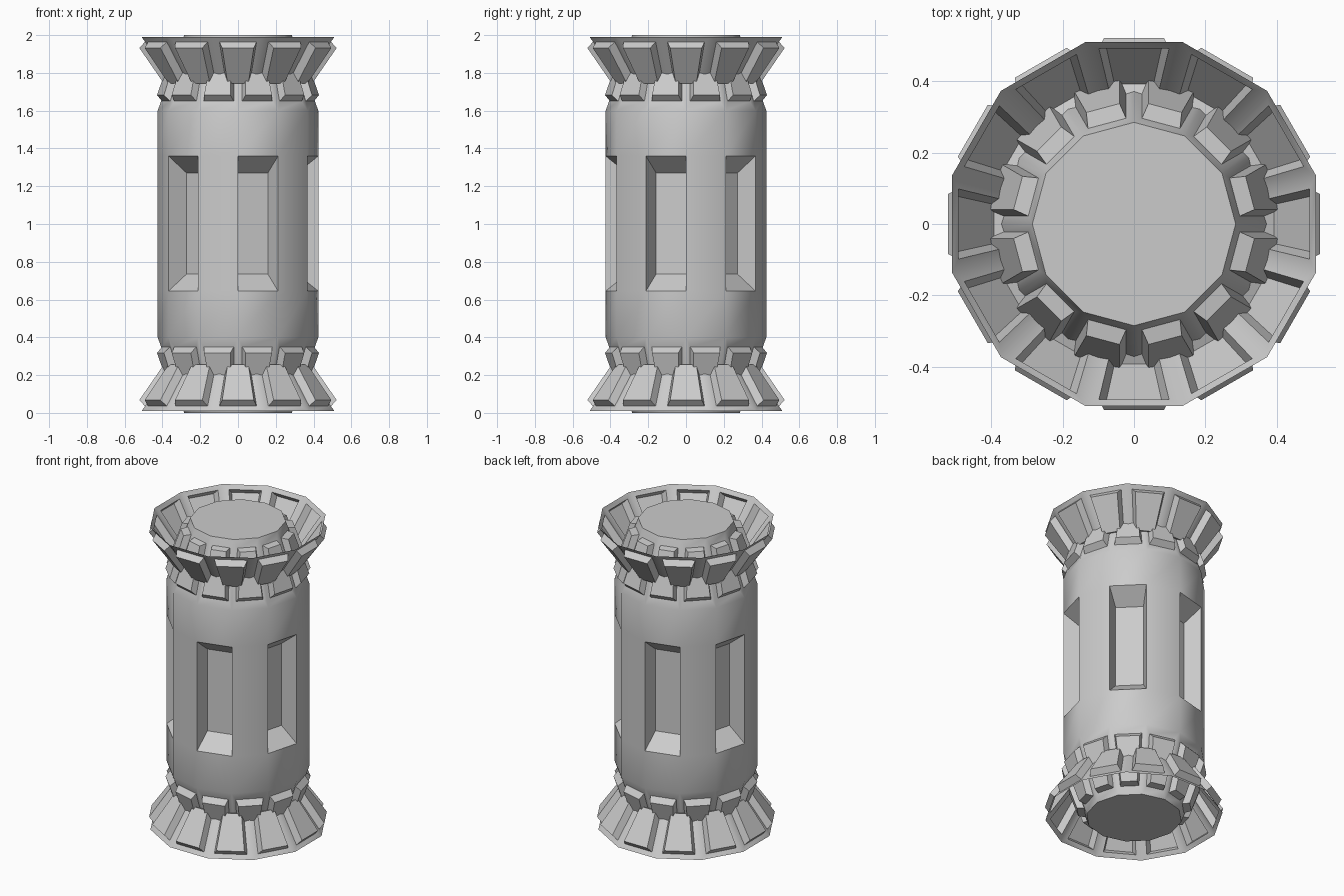
import bpy, bmesh
from math import cos, sin, pi, radians
from mathutils import Vector

if "Cube" in bpy.data.objects:
    bpy.data.objects.remove(bpy.data.objects["Cube"])

SIDES = 12


def lathe(bm, profile, turn, caps):
    """Twelve-sided surface from (radius, z) pairs listed bottom to top; returns rows of faces."""
    rings = []
    for r, z in profile:
        angles = [turn + 2 * pi * i / SIDES for i in range(SIDES)]
        rings.append([bm.verts.new((r * cos(a), r * sin(a), z)) for a in angles])
    rows = []
    for lo, hi in zip(rings, rings[1:]):
        rows.append([bm.faces.new((lo[i], lo[(i + 1) % SIDES], hi[(i + 1) % SIDES], hi[i]))
                     for i in range(SIDES)])
    if caps:
        bm.faces.new(rings[0][::-1])
        bm.faces.new(rings[-1])
    bm.normal_update()
    return rows


def panel(bm, face, across, along, depth):
    """Inset a face by scale factors and push it along its normal."""
    n, c = face.normal.copy(), face.calc_center_median()
    t = Vector((0, 0, 1)).cross(n).normalized()
    s = n.cross(t)
    targets = [v.co - c for v in face.verts]
    bmesh.ops.inset_individual(bm, faces=[face], thickness=0.005)
    for v in face.verts:
        d = min(targets, key=lambda p: (p + c - v.co).length)
        v.co = c + t * d.dot(t) * across + s * d.dot(s) * along + n * depth
    face.normal_update()


def finish(bm, name):
    mesh = bpy.data.meshes.new(name)
    bm.to_mesh(mesh)
    bm.free()
    ob = bpy.data.objects.new(name, mesh)
    bpy.context.collection.objects.link(ob)
    bpy.ops.object.select_all(action='DESELECT')
    ob.select_set(True)
    bpy.context.view_layer.objects.active = ob
    bpy.ops.object.shade_smooth_by_angle(angle=radians(34))
    return ob


# Column with tapered ends, ribbed shoulders and six recessed windows
bm = bmesh.new()
rows = lathe(bm, [(0.285, 0), (0.425, 0.4), (0.425, 0.645), (0.425, 1.36),
                  (0.425, 1.6), (0.285, 2)], 0, True)
for row in (rows[0], rows[4]):
    for f in row:
        panel(bm, f, 0.75, 0.75, 0)
        panel(bm, f, 0.87, 0.87, 0.04)
for f in rows[2][1::2]:
    panel(bm, f, 0.75, 0.75, -0.107)
finish(bm, "column")

# Thin flared collars with raised panels, one at each end
for name, profile in (("top_collar", [(0.346, 1.735), (0.528, 1.99)]),
                      ("bottom_collar", [(0.528, 0.01), (0.346, 0.265)])):
    bm = bmesh.new()
    for f in lathe(bm, profile, pi / SIDES, False)[0]:
        panel(bm, f, 0.72, 0.8, 0)
        panel(bm, f, 0.85, 0.92, 0.043)
    finish(bm, name)
